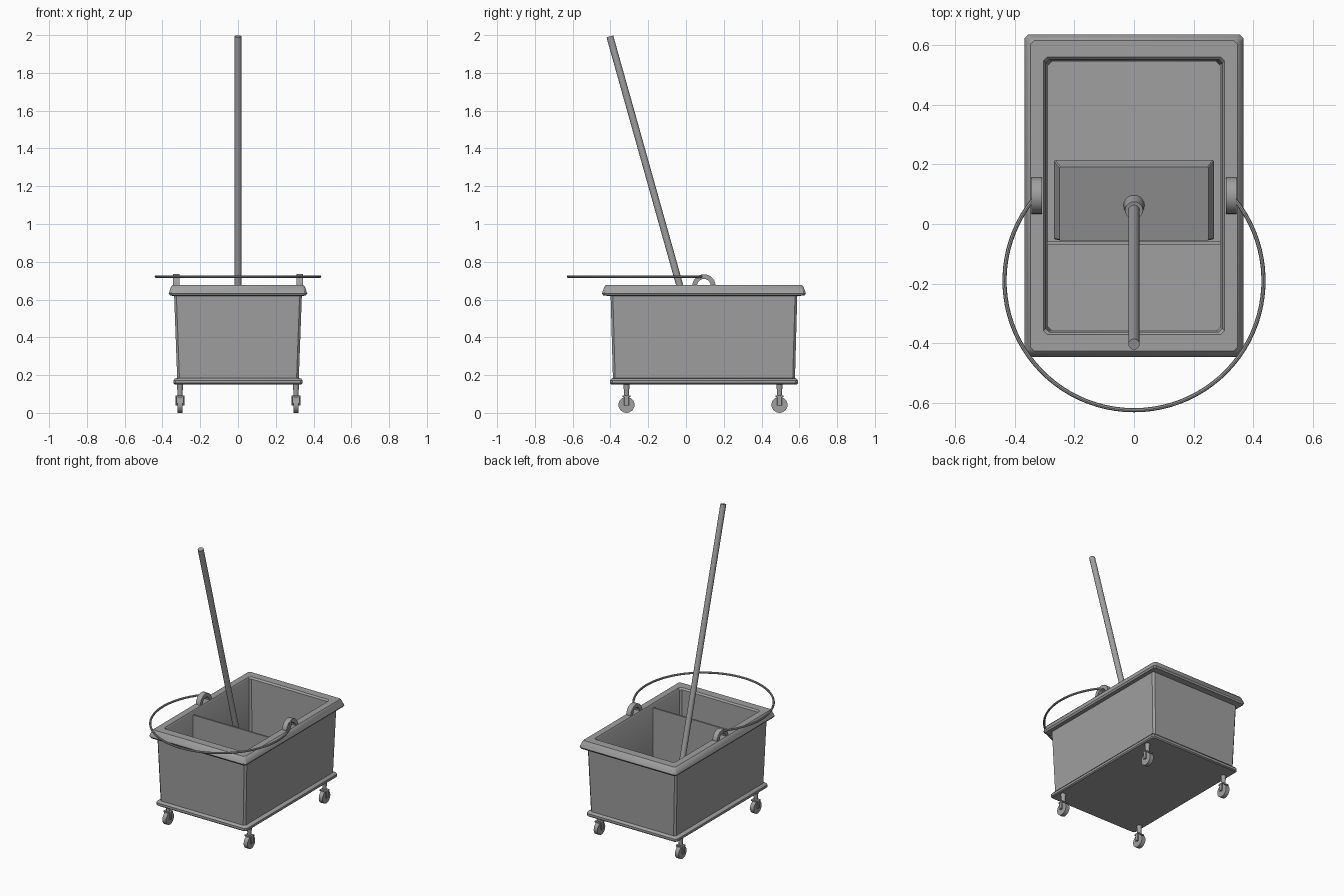
import bpy, bmesh, math
from mathutils import Vector, Matrix

if "Cube" in bpy.data.objects:
    bpy.data.objects.remove(bpy.data.objects["Cube"], do_unlink=True)

grey = bpy.data.materials.new("plain grey")
grey.use_nodes = True
colour = (0.35, 0.35, 0.35, 1)
grey.diffuse_color = colour
grey.node_tree.nodes["Principled BSDF"].inputs["Base Color"].default_value = colour

MID_Y = 0.095  # middle of the bucket, front to back


def loft(name, rings):
    """Skin a list of equal-sized point rings and cap both ends."""
    bm = bmesh.new()
    rows = [[bm.verts.new(p) for p in ring] for ring in rings]
    n = len(rows[0])
    for a, b in zip(rows, rows[1:]):
        for i in range(n):
            j = (i + 1) % n
            bm.faces.new((a[i], a[j], b[j], b[i]))
    bm.faces.new(rows[0])
    bm.faces.new(rows[-1])
    bmesh.ops.recalc_face_normals(bm, faces=bm.faces)
    mesh = bpy.data.meshes.new(name)
    bm.to_mesh(mesh)
    bm.free()
    mesh.materials.append(grey)
    mesh.polygons.foreach_set("use_smooth", [True] * len(mesh.polygons))
    mesh.set_sharp_from_angle(angle=math.radians(35))
    obj = bpy.data.objects.new(name, mesh)
    bpy.context.collection.objects.link(obj)
    return obj


def rect(hx, hy, z, cut=0.012, y=MID_Y):
    """Rectangle ring with cut corners."""
    pts = []
    for sx, sy in ((1, 1), (-1, 1), (-1, -1), (1, -1)):
        a = Vector((sx * hx, y + sy * (hy - cut), z))
        b = Vector((sx * (hx - cut), y + sy * hy, z))
        pts += [a, b] if sx == sy else [b, a]
    return pts


def rod(name, start, end, r1, r2=None, sides=20):
    """Round bar between two points."""
    start, end = Vector(start), Vector(end)
    turn = (end - start).to_track_quat('Z', 'Y')
    rings = []
    for centre, r in ((start, r1), (end, r1 if r2 is None else r2)):
        rings.append([centre + turn @ Vector((r * math.cos(t), r * math.sin(t), 0))
                      for t in (math.tau * i / sides for i in range(sides))])
    return loft(name, rings)


def box(name, x, y, z, hx, hy, hz):
    return loft(name, [rect(hx, hy, z + s * hz, 0.002, y) for s in (-1, 1)]) if not x else \
        loft(name, [[p + Vector((x, 0, 0)) for p in rect(hx, hy, z + s * hz, 0.002, y)]
                    for s in (-1, 1)])


# Bucket: foot lip, tapered wall, overhanging rim, inner wall and floor
bucket_profile = [
    (0.335, 0.490, 0.150), (0.342, 0.497, 0.157), (0.342, 0.497, 0.172),
    (0.335, 0.490, 0.181), (0.322, 0.482, 0.184), (0.338, 0.494, 0.618),
    (0.360, 0.533, 0.622), (0.367, 0.540, 0.633), (0.354, 0.527, 0.668),
    (0.347, 0.520, 0.676), (0.303, 0.465, 0.676), (0.296, 0.457, 0.665),
    (0.288, 0.450, 0.190)]
loft("bucket", [rect(*p) for p in bucket_profile])

# Divider between the two compartments
box("divider", 0, -0.064, 0.42, 0.292, 0.006, 0.235)

# Mop: leaning handle, socket and tapered head square to the handle
top = Vector((0, -0.403, 1.993))
foot = Vector((0, 0.062, 0.335))
axis = (top - foot).normalized()
rod("mop_handle", foot, top, 0.0185)
rod("mop_socket", foot - axis * 0.01, foot + axis * 0.06, 0.036, 0.03)
head = loft("mop_head", [rect(0.268, 0.138, -0.05, 0.004, 0),
                         rect(0.250, 0.128, 0, 0.004, 0)])
head.matrix_world = Matrix.Translation(foot + Vector((0, 0.006, 0))) @ \
    axis.to_track_quat('Z', 'Y').to_matrix().to_4x4() @ Matrix.Rotation(0, 4, 'Z')

# Half-ring lugs on the side rims
for side, label in ((1, "left"), (-1, "right")):
    rings = []
    for i in range(17):
        t = math.pi * i / 16
        rings.append([(side * x, MID_Y + r * math.cos(t), 0.673 + r * math.sin(t))
                      for x, r in ((0.309, 0.036), (0.343, 0.036),
                                   (0.343, 0.061), (0.309, 0.061))])
    loft(label + "_lug", rings)

# Wire carrying handle swung forward, level with the lugs
rings = []
start, sweep, steps = math.radians(137), math.radians(266), 64
for i in range(steps + 1):
    t = start + sweep * i / steps
    rings.append([((0.434 + 0.007 * math.cos(u)) * math.cos(t),
                   -0.19 + (0.434 + 0.007 * math.cos(u)) * math.sin(t),
                   0.721 + 0.007 * math.sin(u))
                  for u in (math.tau * k / 8 for k in range(8))])
loft("carrying_handle", rings)

# Four casters: stem, fork and wheel
for x, side in ((0.307, "left"), (-0.307, "right")):
    for y, end in ((-0.315, "front"), (0.495, "back")):
        label = end + "_" + side + "_caster_"
        rod(label + "stem", (x, y, 0.08), (x, y, 0.152), 0.011, 0.017, 14)
        box(label + "fork_top", x, y, 0.087, 0.024, 0.02, 0.004)
        for s in (-1, 1):
            box(label + "fork_leg", x + s * 0.02, y, 0.064, 0.003, 0.013, 0.024)
        rod(label + "axle", (x - 0.025, y, 0.046), (x + 0.025, y, 0.046), 0.008, sides=10)
        rod(label + "wheel", (x - 0.014, y, 0.0425), (x + 0.014, y, 0.0425), 0.0425, sides=24)
